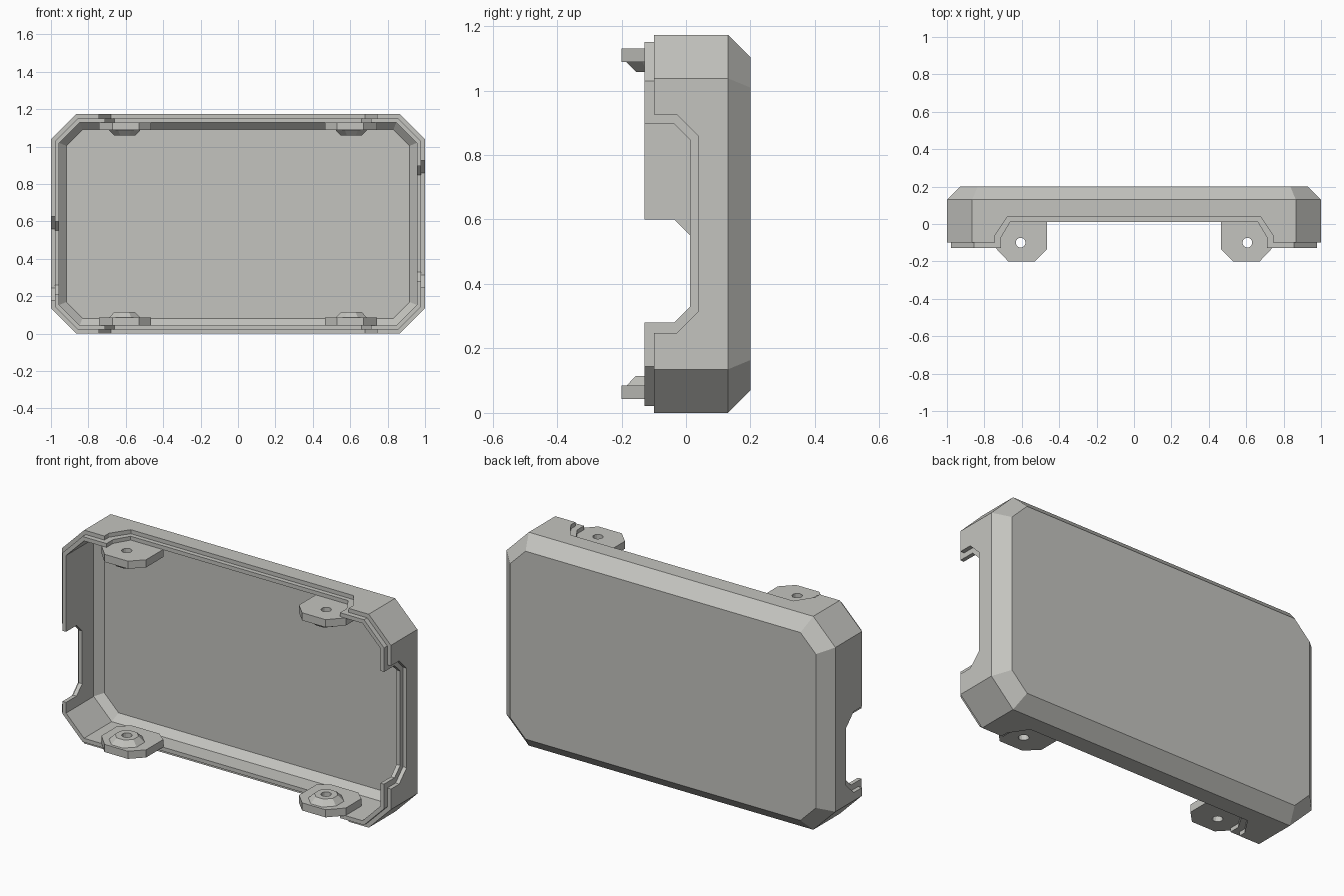
import bpy, bmesh, math
from mathutils import Vector

if "Cube" in bpy.data.objects:
    bpy.data.objects.remove(bpy.data.objects["Cube"])

H = 1.173                      # overall height
STEP, WALL = 0.022, 0.044      # lip step and full wall thickness

grey = bpy.data.materials.new("warm grey")
grey.diffuse_color = (0.55, 0.55, 0.52, 1)
grey.use_nodes = True
grey.node_tree.nodes["Principled BSDF"].inputs["Base Color"].default_value = grey.diffuse_color


def finish(name, bm):
    bmesh.ops.recalc_face_normals(bm, faces=bm.faces)
    me = bpy.data.meshes.new(name)
    bm.to_mesh(me)
    bm.free()
    me.materials.append(grey)
    ob = bpy.data.objects.new(name, me)
    bpy.context.collection.objects.link(ob)
    return ob


def loft(name, rings):
    """Closed solid through a list of equal-length point rings."""
    bm = bmesh.new()
    vs = [[bm.verts.new(p) for p in r] for r in rings]
    n = len(vs[0])
    for a, b in zip(vs, vs[1:]):
        for i in range(n):
            j = (i + 1) % n
            bm.faces.new((a[i], a[j], b[j], b[i]))
    bm.faces.new(vs[0])
    bm.faces.new(vs[-1])
    return finish(name, bm)


def cut(ob, cutters):
    """Subtract the cutters, leaving a clean mesh."""
    for c in cutters:
        m = ob.modifiers.new("cut", 'BOOLEAN')
        m.operation, m.solver, m.object = 'DIFFERENCE', 'EXACT', c
    bpy.context.view_layer.update()
    dg = bpy.context.evaluated_depsgraph_get()
    me = bpy.data.meshes.new_from_object(ob.evaluated_get(dg))
    ob.modifiers.clear()
    ob.data = me
    for c in cutters:
        bpy.data.objects.remove(c)


def octagon(y, d):
    """Chamfered rectangle inset by d."""
    x, lo, hi = 1 - d, d, H - d
    c = 0.135 - d * (2 - math.sqrt(2))
    return [(x - c, y, lo), (x, y, lo + c), (x, y, hi - c), (x - c, y, hi),
            (-x + c, y, hi), (-x, y, hi - c), (-x, y, lo + c), (-x + c, y, lo)]


def notch(lo, hi, y_side, y_deep, slope):
    """Trapezoid notch profile as (along edge, y)."""
    return [(lo, -0.3), (lo, y_side), (lo + slope, y_deep),
            (hi - slope, y_deep), (hi, y_side), (hi, -0.3)]


# Hollow chamfered tray with a stepped lip, open to the front
shell = loft("shell", [octagon(y, d) for y, d in (
    (0.20, 0.07), (0.13, 0), (-0.10, 0), (-0.10, STEP), (-0.128, STEP),
    (-0.128, WALL), (0.112, WALL), (0.15, 0.082))])

# Notches in each side: a wide one in the outer layer, a narrower one right through
cutters = []
for outer, inner, face in (
        ((0.248, 0.925), (0.28, 0.897), "right"), ((0.18, 0.625), (0.212, 0.60), "left"),
        ((-0.743, 0.743), (-0.71, 0.71), "top"), ((-0.743, 0.743), (-0.71, 0.71), "bottom")):
    tall = face in ("right", "left")
    for (lo, hi), ys, yd, s, depth in ((outer, -0.028, 0.037, 0.065, STEP),
                                       (inner, -0.037, 0.012, 0.049, 0.06)):
        if not tall:
            ys -= 0.033
        prof = notch(lo, hi, ys, yd, s)
        a, b = {"right": (1.1, 1 - depth), "left": (-1.1, -1 + depth),
                "top": (H + 0.1, H - depth), "bottom": (-0.1, depth)}[face]
        rings = [[(w, v, u) if tall else (u, v, w) for u, v in prof] for w in (a, b)]
        cutters.append(loft("cutter", rings))
cut(shell, cutters)

# Four screw tabs with tapered bosses, mirrored left/right and top/bottom
TAB = [(0.465, -0.134), (0.53, -0.2), (0.672, -0.2), (0.743, -0.125),
       (0.743, 0.01), (0.69, 0.06), (0.52, 0.06), (0.465, 0.015)]
CX, CY = 0.606, -0.10


def circle(r, z, n, sx, turn=0):
    return [(sx * (CX + r * math.cos(2 * math.pi * (i + turn) / n)),
             CY + r * math.sin(2 * math.pi * (i + turn) / n), z) for i in range(n)]


for sx, side in ((-1, "left"), (1, "right")):
    for low, level in ((True, "lower"), (False, "upper")):
        def zz(z):
            return z if low else H - z
        tab = loft(f"{level}_{side}_tab",
                   [[(sx * x, y, zz(z)) for x, y in TAB] for z in (0.043, 0.085)])
        boss = loft(f"{level}_{side}_boss",
                    [circle(r, zz(z), 8, sx, 0.5) for r, z in ((0.092, 0.084), (0.06, 0.115))])
        for part in (tab, boss):
            cut(part, [loft("cutter", [circle(0.026, zz(z), 16, sx) for z in (0.0, 0.2)])])
